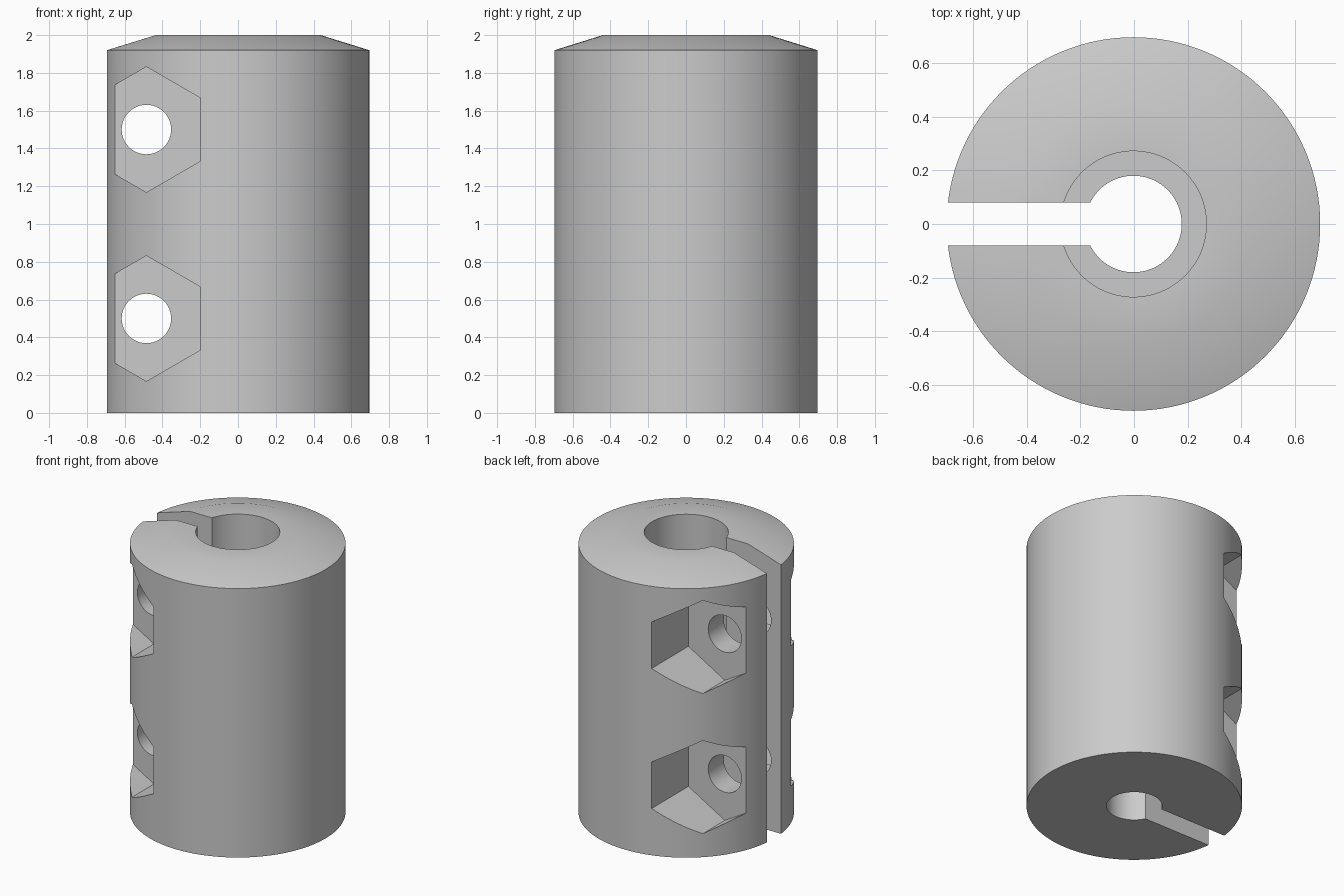
import bpy
import bmesh
from math import radians, pi
from mathutils import Matrix

cube = bpy.data.objects.get("Cube")
if cube:
    bpy.data.objects.remove(cube, do_unlink=True)

grey = bpy.data.materials.new("plain grey")
grey.use_nodes = True
grey.diffuse_color = (0.6, 0.6, 0.6, 1)
grey.node_tree.nodes["Principled BSDF"].inputs["Base Color"].default_value = (0.6, 0.6, 0.6, 1)

RADIUS = 0.697
BOLT_X = -0.483
BOLT_HEIGHTS = (0.5, 1.5)
POCKET_FLOOR = 0.255


def add_object(name, bm):
    bmesh.ops.recalc_face_normals(bm, faces=bm.faces)
    mesh = bpy.data.meshes.new(name)
    bm.to_mesh(mesh)
    bm.free()
    mesh.materials.append(grey)
    obj = bpy.data.objects.new(name, mesh)
    bpy.context.collection.objects.link(obj)
    return obj


def lathe(name, profile, steps):
    """Turn a closed (radius, height) outline around z."""
    bm = bmesh.new()
    verts = [bm.verts.new((r, 0, z)) for r, z in profile]
    edges = [bm.edges.new((verts[i - 1], verts[i])) for i in range(len(verts))]
    bmesh.ops.spin(bm, geom=verts + edges, axis=(0, 0, 1), cent=(0, 0, 0),
                   angle=2 * pi, steps=steps, use_merge=True)
    bmesh.ops.remove_doubles(bm, verts=bm.verts, dist=0.0001)
    return add_object(name, bm)


def prism_along_y(name, sides, radius, y0, y1, z, turn=0):
    """Prism at the bolt position, running from y0 to y1."""
    bm = bmesh.new()
    place = (Matrix.Translation((BOLT_X, (y0 + y1) / 2, z))
             @ Matrix.Rotation(pi / 2, 4, 'X') @ Matrix.Rotation(turn, 4, 'Z'))
    bmesh.ops.create_cone(bm, cap_ends=True, segments=sides, radius1=radius,
                          radius2=radius, depth=abs(y1 - y0), matrix=place)
    return add_object(name, bm)


def box(name, low, high):
    bm = bmesh.new()
    size = [b - a for a, b in zip(low, high)]
    middle = [(a + b) / 2 for a, b in zip(low, high)]
    bmesh.ops.create_cube(bm, size=1, matrix=Matrix.Translation(middle)
                          @ Matrix.Diagonal((*size, 1)))
    return add_object(name, bm)


# Sleeve with a stepped bore and a bevelled top
body = lathe("coupling_body", [
    (0.18, 0), (RADIUS, 0), (RADIUS, 1.92), (0.44, 2),
    (0.272, 2), (0.272, 1), (0.18, 1)], 128)

# Clamping slot on one side
cutters = [box("slot_cutter", (-1, -0.08, -0.2), (0, 0.08, 2.2))]

# Bolt holes with a hexagonal pocket at both ends
for z in BOLT_HEIGHTS:
    cutters.append(prism_along_y("bolt_hole_cutter", 48, 0.131, -1, 1, z))
    for side in (-1, 1):
        cutters.append(prism_along_y("hex_pocket_cutter", 6, 0.332,
                                     min(side * POCKET_FLOOR, side),
                                     max(side * POCKET_FLOOR, side), z))

# Orient each hexagon with a corner straight up
for cutter in cutters:
    if cutter.name.startswith("hex"):
        top = max(v.co.z for v in cutter.data.vertices)
        centre = min(BOLT_HEIGHTS, key=lambda h: abs(h - top + 0.3))
        if top - centre < 0.32:
            pivot = Matrix.Translation((BOLT_X, 0, centre))
            cutter.data.transform(pivot @ Matrix.Rotation(pi / 6, 4, 'Y') @ pivot.inverted())

# Cut the sleeve, then discard the cutters
bpy.context.view_layer.objects.active = body
body.select_set(True)
for cutter in cutters:
    cutter.hide_render = True
    mod = body.modifiers.new("cut", 'BOOLEAN')
    mod.operation = 'DIFFERENCE'
    mod.solver = 'EXACT'
    mod.object = cutter
    bpy.ops.object.modifier_apply(modifier=mod.name)
for cutter in cutters:
    bpy.data.objects.remove(cutter, do_unlink=True)

bpy.ops.object.shade_smooth_by_angle(angle=radians(30))
body.location.x = -0.002
